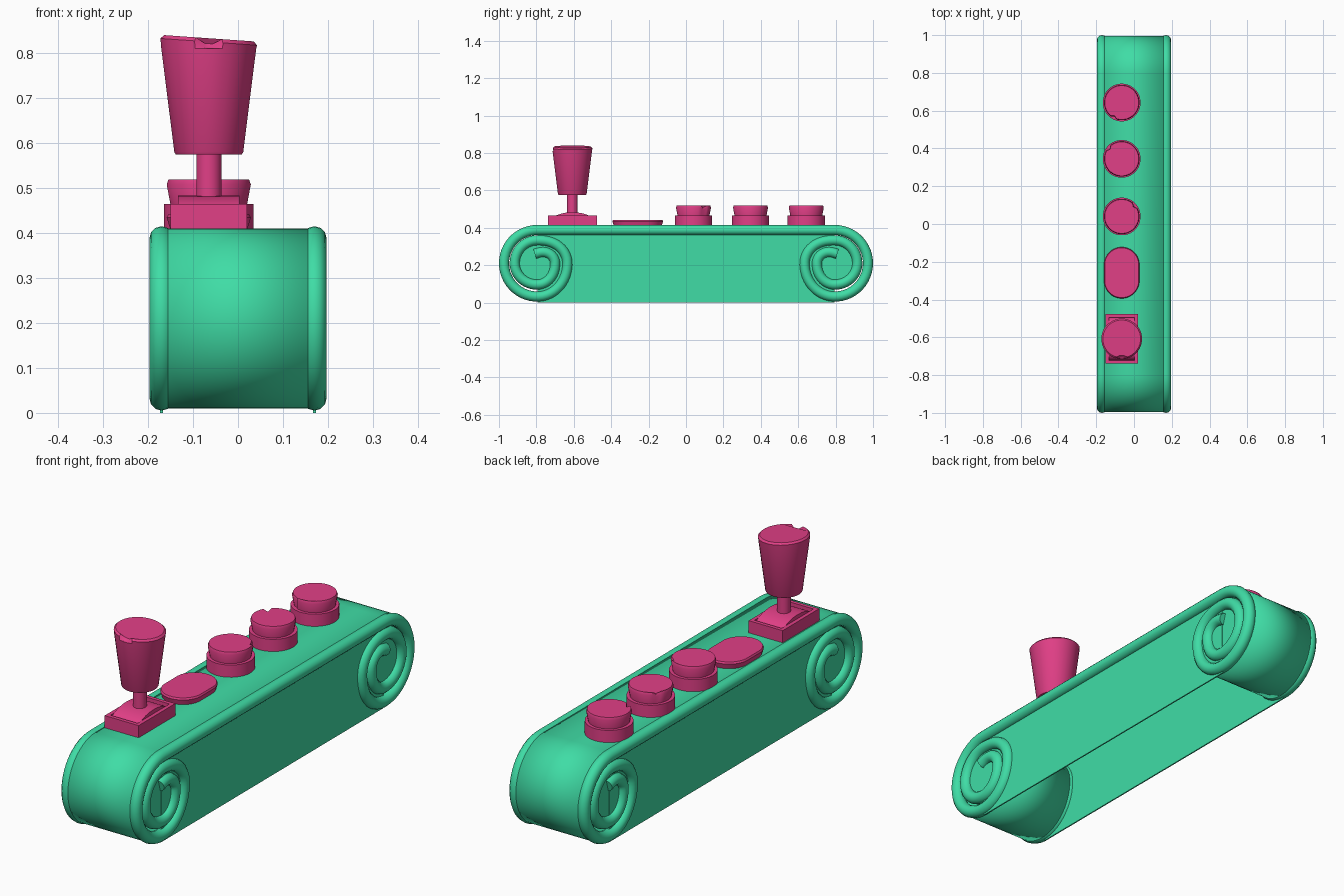
import bpy, bmesh, math
from mathutils import Vector

if "Cube" in bpy.data.objects:
    bpy.data.objects.remove(bpy.data.objects["Cube"])

def material(name, rgb):
    m = bpy.data.materials.new(name)
    m.diffuse_color = (*rgb, 1)
    m.use_nodes = True
    m.node_tree.nodes["Principled BSDF"].inputs["Base Color"].default_value = m.diffuse_color
    return m

GREEN = material("green", (0.05, 0.72, 0.38))
PINK = material("pink", (0.75, 0.05, 0.24))

def finish(name, bm, mat):
    bmesh.ops.recalc_face_normals(bm, faces=bm.faces)
    me = bpy.data.meshes.new(name)
    bm.to_mesh(me)
    bm.free()
    me.shade_smooth()
    me.set_sharp_from_angle(angle=math.radians(35))
    me.materials.append(mat)
    ob = bpy.data.objects.new(name, me)
    bpy.context.collection.objects.link(ob)
    return ob

def lathe(name, cx, cy, profile, stretch=0, tilt=0, notches=(), n=32):
    """Stack of (radius, z) rings; stretch lengthens in y, tilt slopes the top ring."""
    bm = bmesh.new()
    rings = []
    for i, (r, z) in enumerate(profile):
        ring = []
        for k in range(n):
            a = 2 * math.pi * (k + 0.5) / n
            rr, dz = r, 0
            if i >= len(profile) - 2:
                dz = -tilt * r * math.cos(a)
                if k in notches:
                    rr, dz = r * 0.88, dz - 0.012
            y = rr * math.sin(a)
            ring.append(bm.verts.new((cx + rr * math.cos(a), cy + y + math.copysign(stretch, y), z + dz)))
        rings.append(ring)
    for a, b in zip(rings, rings[1:]):
        for k in range(n):
            bm.faces.new((a[k], a[(k + 1) % n], b[(k + 1) % n], b[k]))
    bm.faces.new(rings[0])
    bm.faces.new(rings[-1])
    return finish(name, bm, PINK)

def prism(name, yz, x0, x1, mat):
    """Extrude a side-view outline along x."""
    bm = bmesh.new()
    f = bm.faces.new([bm.verts.new((x0, y, z)) for y, z in yz])
    g = bmesh.ops.extrude_face_region(bm, geom=[f])["geom"]
    bmesh.ops.translate(bm, vec=(x1 - x0, 0, 0), verts=[v for v in g if isinstance(v, bmesh.types.BMVert)])
    return finish(name, bm, mat)

def rect(y0, y1, z0, z1):
    return [(y0, z0), (y1, z0), (y1, z1), (y0, z1)]

# Scroll path: straight top with a spiral at each end
CY, CZ = 0.795, 0.21
KEYS = [(0, .178), (180, .178), (270, .161), (360, .123), (450, .121), (540, .114), (630, .095), (735, .052)]

def radius(t):
    for (a, ra), (b, rb) in zip(KEYS, KEYS[1:]):
        if t <= b:
            s = (t - a) / (b - a)
            return ra + (rb - ra) * s * s * (3 - 2 * s)

def spiral(sign):
    pts = []
    for t in range(0, 736, 7):
        a, r = math.radians(t), radius(t)
        pts.append((sign * (CY + r * math.sin(a)), CZ + r * math.cos(a)))
    return pts

path = spiral(-1)[::-1] + spiral(1)

# Rolled sheet
bm = bmesh.new()
rows = [[bm.verts.new((x, y, z)) for x in (-0.17, 0.17)] for y, z in path]
for a, b in zip(rows, rows[1:]):
    bm.faces.new((a[0], a[1], b[1], b[0]))
sheet = finish("rolled_sheet", bm, GREEN)
mod = sheet.modifiers.new("thickness", 'SOLIDIFY')
mod.thickness = 0.044
mod.offset = 0

# Rounded edge tubes, side panels and roll centres
for side, x in (("left", -0.17), ("right", 0.17)):
    cu = bpy.data.curves.new(side + "_edge_tube", 'CURVE')
    cu.dimensions = '3D'
    cu.bevel_depth = 0.027
    cu.bevel_resolution = 4
    cu.use_fill_caps = True
    sp = cu.splines.new('POLY')
    sp.points.add(len(path) - 1)
    for p, (y, z) in zip(sp.points, path):
        p.co = (x, y, z, 1)
    sp.use_smooth = True
    cu.materials.append(GREEN)
    bpy.context.collection.objects.link(bpy.data.objects.new(side + "_edge_tube", cu))
    prism(side + "_panel", rect(-CY, CY, 0, 0.38), x - 0.003, x + 0.003, GREEN)
    for end, s in (("front", -1), ("back", 1)):
        disc = [(s * CY + 0.125 * math.cos(k * math.pi / 16), CZ + 0.125 * math.sin(k * math.pi / 16))
                for k in range(32)]
        prism(f"{side}_{end}_roll_centre", disc, x - 0.002, x + 0.002, GREEN)

# Push buttons
X, TOP = -0.065, 0.405
for i, y in enumerate((0.04, 0.345, 0.643)):
    lathe(f"button_base_{i + 1}", X, y, [(0.1, TOP), (0.1, 0.465)])
    lathe(f"button_cap_{i + 1}", X, y, [(0.083, 0.45), (0.094, 0.508), (0.09, 0.519)], notches=(9 * i + 3,))

# Long flat button
lathe("oval_button", X, -0.258, [(0.085, TOP), (0.094, 0.434), (0.09, 0.442)], stretch=0.042)

# Joystick: framed tray, curved hump, shaft, handle
JY = -0.608
x0, x1, y0, y1 = -0.15, 0.02, JY - 0.131, JY + 0.131
prism("tray_floor", rect(y0, y1, TOP, 0.435), x0, x1, PINK)
w = 0.017
prism("tray_front_rim", rect(y0, y0 + w, 0.435, 0.465), x0, x1, PINK)
prism("tray_back_rim", rect(y1 - w, y1, 0.435, 0.465), x0, x1, PINK)
prism("tray_left_rim", rect(y0 + w, y1 - w, 0.435, 0.465), x0, x0 + w, PINK)
prism("tray_right_rim", rect(y0 + w, y1 - w, 0.435, 0.465), x1 - w, x1, PINK)
hump = [(JY + 0.112 * math.cos(k * math.pi / 12), 0.435 + 0.048 * math.sin(k * math.pi / 12)) for k in range(13)]
prism("stick_hump", hump, x0 + w, x1 - w, PINK)
lathe("stick_shaft", X, JY, [(0.028, 0.45), (0.028, 0.6)], n=24)
lathe("stick_handle", X, JY, [(0.074, 0.575), (0.077, 0.58), (0.106, 0.81), (0.108, 0.825), (0.1, 0.833)],
      tilt=0.07, notches=(23, 24))
